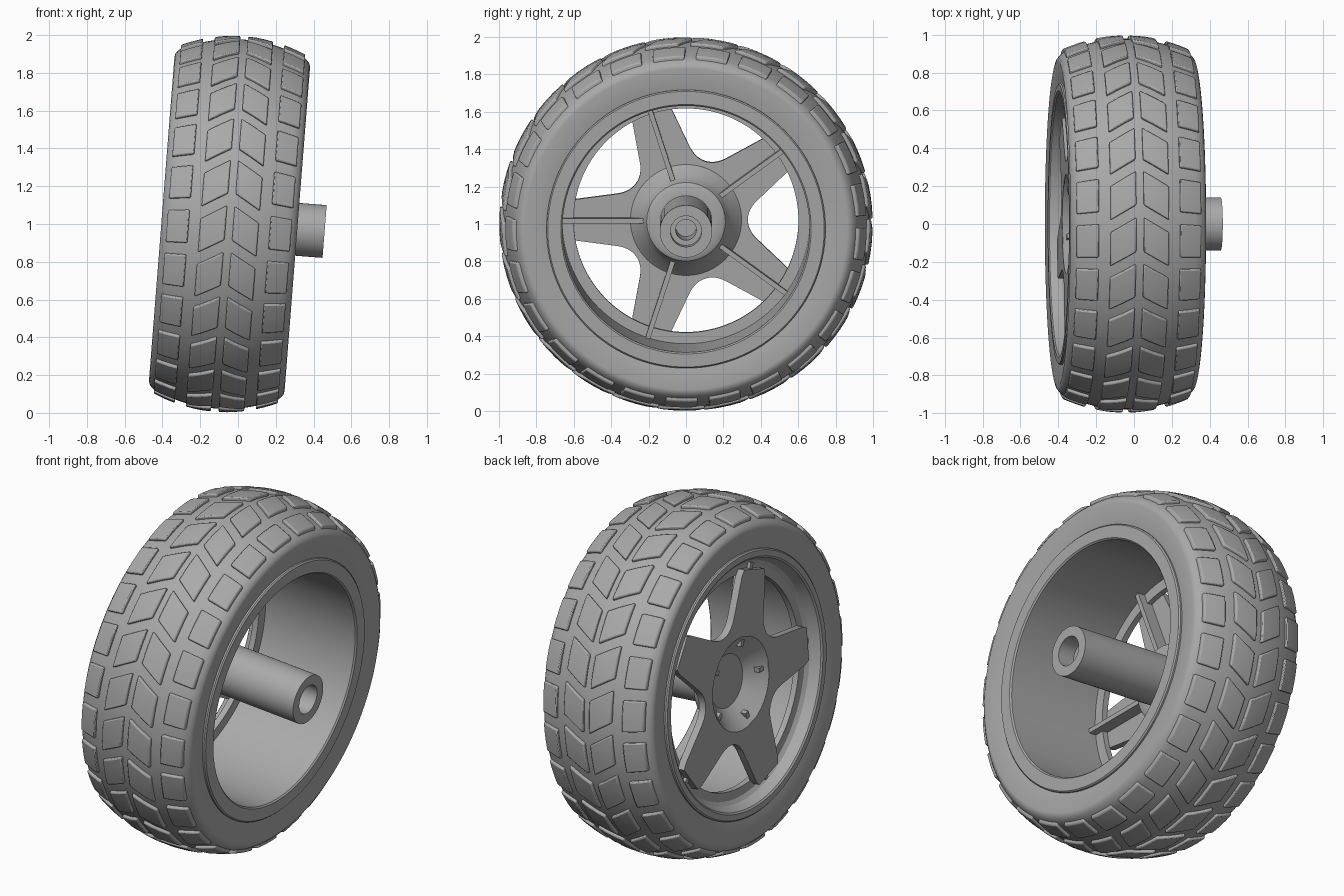
import bpy, bmesh
from math import sin, cos, pi, radians, atan2
from mathutils import Matrix, Vector

cube = bpy.data.objects.get("Cube")
if cube:
    bpy.data.objects.remove(cube)

grey = bpy.data.materials.new("plain grey")
grey.use_nodes = True
grey.diffuse_color = (0.4, 0.4, 0.4, 1)
grey.node_tree.nodes["Principled BSDF"].inputs["Base Color"].default_value = (0.4, 0.4, 0.4, 1)

# The wheel is built around the x axis, then leaned over as a whole
LEAN = Matrix.Translation((-0.045, 0, 1)) @ Matrix.Rotation(radians(4.5), 4, 'Y')
SPOKES = [radians(36 + 72 * i) for i in range(5)]


def polar(x, r, a):
    return Vector((x, r * cos(a), r * sin(a)))


def finish(name, bm, angle=30):
    bmesh.ops.remove_doubles(bm, verts=bm.verts, dist=1e-5)
    bmesh.ops.recalc_face_normals(bm, faces=bm.faces)
    bm.transform(LEAN)
    mesh = bpy.data.meshes.new(name)
    bm.to_mesh(mesh)
    bm.free()
    mesh.shade_smooth()
    mesh.set_sharp_from_angle(angle=radians(angle))
    mesh.materials.append(grey)
    obj = bpy.data.objects.new(name, mesh)
    bpy.context.collection.objects.link(obj)
    return obj


def lathe(name, profile, closed, steps=120):
    bm = bmesh.new()
    verts = [bm.verts.new((x, r, 0)) for x, r in profile]
    pairs = list(zip(verts, verts[1:]))
    if closed:
        pairs.append((verts[-1], verts[0]))
    edges = [bm.edges.new(p) for p in pairs]
    bmesh.ops.spin(bm, geom=verts + edges, cent=(0, 0, 0), axis=(1, 0, 0),
                   angle=2 * pi, steps=steps, use_merge=True)
    return finish(name, bm)


# Tire carcass: domed crown, rounded shoulders, slightly dished sidewalls
def crown(x, top):
    return top - 0.66 * x * x


half = [(x, crown(x, 0.98)) for x in (0, 0.08, 0.16, 0.24, 0.30, 0.325)]
half += [(0.345, 0.893), (0.356, 0.878), (0.36, 0.86), (0.338, 0.745), (0.3, 0.72)]
lathe("tire", half + [(-x, r) for x, r in reversed(half[1:])], True)

# Tread: four rows of raised blocks, the middle two forming chevrons
bm = bmesh.new()
COUNT, N = 25, 4
for i in range(COUNT):
    mid = radians(182) + i * 2 * pi / COUNT
    for side in (-1, 1):
        for x0, x1, slant in ((0.02, 0.155, 0.6), (0.215, 0.33, 0.08)):
            grid = []
            for u in range(N):
                x = x0 + (x1 - x0) * u / (N - 1)
                skew = (x - (x0 + x1) / 2) * slant
                grid.append([bm.verts.new(polar(side * x, crown(x, 0.9975),
                             mid + skew + 0.092 * (2 * v / (N - 1) - 1))) for v in range(N)])
            faces = [bm.faces.new((grid[u][v], grid[u + 1][v], grid[u + 1][v + 1], grid[u][v + 1]))
                     for u in range(N - 1) for v in range(N - 1)]
            ext = bmesh.ops.extrude_face_region(bm, geom=faces, use_keep_orig=True)
            for vert in (g for g in ext["geom"] if isinstance(g, bmesh.types.BMVert)):
                vert.co.yz *= 0.965
tread = finish("tread_blocks", bm)
bev = tread.modifiers.new("soft edges", 'BEVEL')
bev.width = 0.007
bev.segments = 2
bev.limit_method = 'ANGLE'
bev.angle_limit = radians(40)

# Rim: deep barrel with a narrow inner flange
lathe("rim", [(0.348, 0.745), (0.355, 0.738), (0.355, 0.668), (0.347, 0.66),
              (-0.24, 0.66), (-0.24, 0.60), (-0.275, 0.60), (-0.275, 0.65),
              (-0.29, 0.672), (-0.32, 0.685), (-0.348, 0.695), (-0.355, 0.705),
              (-0.355, 0.738), (-0.348, 0.745)], True)

# Hub: dished cup outside, rounded collar and long bored axle tube inside
lathe("hub_and_axle", [(-0.22, 0), (-0.22, 0.15), (-0.315, 0.262), (-0.315, 0.28),
                       (-0.275, 0.30), (-0.21, 0.235), (-0.18, 0.222), (-0.155, 0.21),
                       (-0.145, 0.19), (-0.145, 0.14), (0.505, 0.14), (0.505, 0.083),
                       (0.40, 0.083), (0.40, 0.055), (0.15, 0.055), (0.15, 0)], False, 64)

# Star: five tapering spokes joined by rounded valleys, open at the centre
valley, ctrl, root = Vector((0.267, 0.194)), Vector((0.30, 0.148)), Vector((0.37, 0.139))
edge = [valley * (1 - t) ** 2 + ctrl * 2 * t * (1 - t) + root * t * t
        for t in (k / 8 for k in range(9))]
edge += [Vector((0.59, 0.11)), Vector((0.625, 0.095))]
spoke = [Vector((p.x, -p.y)) for p in edge[1:]] + edge[::-1]
bm = bmesh.new()
rings = []
for a in SPOKES:
    for p in spoke:
        ang = a + atan2(p.y, p.x)
        rings.append([bm.verts.new(polar(x, r, ang)) for x, r in
                      ((-0.315, 0.262), (-0.315, p.length), (-0.272, p.length), (-0.272, 0.262))])
for r0, r1 in zip(rings, rings[1:] + rings[:1]):
    for k in range(4):
        j = (k + 1) % 4
        bm.faces.new((r0[k], r0[j], r1[j], r1[k]))
finish("star_spokes", bm)

# Ribs: one thin blade behind each spoke, running from collar to barrel
bm = bmesh.new()
for a in SPOKES:
    made = bmesh.ops.create_cube(bm, size=1)["verts"]
    place = (Matrix.Rotation(a, 4, 'X') @ Matrix.Translation((-0.245, 0.43, 0))
             @ Matrix.Diagonal((0.10, 0.46, 0.026, 1)))
    bmesh.ops.transform(bm, matrix=place, verts=made)
finish("spoke_ribs", bm)
